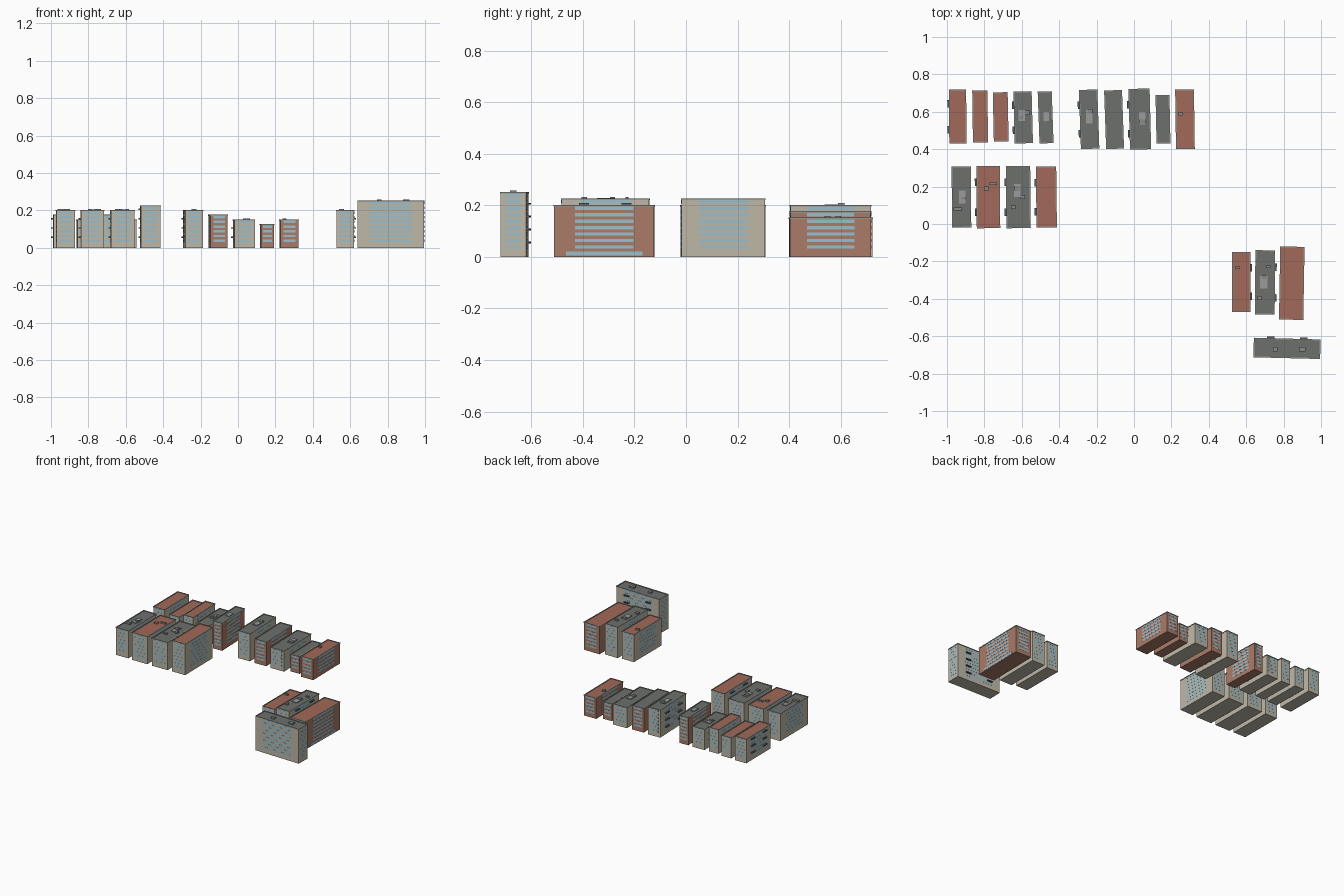
import bpy, bmesh
from math import radians
from mathutils import Matrix, Vector

FLOOR = 0.025


def mat(name, r, g, b):
    m = bpy.data.materials.new(name)
    m.diffuse_color = (r, g, b, 1)
    return m


BEIGE = mat("beige_wall", 0.52, 0.48, 0.39)
BRICK = mat("brick_wall", 0.40, 0.20, 0.14)
TILE = mat("red_roof", 0.36, 0.14, 0.10)
FELT = mat("grey_roof", 0.15, 0.16, 0.15)
TRIM = mat("parapet", 0.33, 0.32, 0.29)
GLASS = mat("window_glass", 0.33, 0.52, 0.60)
DARK = mat("balcony_metal", 0.10, 0.11, 0.12)
UNIT = mat("roof_unit", 0.25, 0.26, 0.26)
LIGHT = mat("skylight", 0.32, 0.33, 0.33)


def boxes(name, parts, place, *mats):
    """One object made of (centre, size) boxes."""
    bm = bmesh.new()
    for c, s in parts:
        bmesh.ops.create_cube(bm, size=1, matrix=Matrix.Translation(c) @ Matrix.Diagonal((*s, 1)))
    me = bpy.data.meshes.new(name)
    bm.to_mesh(me)
    bm.free()
    for m in mats:
        me.materials.append(m)
    if len(mats) > 1:  # second material goes on the upward faces
        for p in me.polygons:
            p.material_index = int(p.normal.z > 0.9)
    ob = bpy.data.objects.new(name, me)
    ob.matrix_world = place
    bpy.context.collection.objects.link(ob)


def building(n, x0, x1, y0, y1, floors, tilt, look, side=""):
    wall = BRICK if look[0] == "b" else BEIGE
    roof = TILE if look[1] == "t" else FELT
    h = floors * FLOOR
    t = abs(radians(tilt))
    w = (x1 - x0) - (y1 - y0) * t
    d = (y1 - y0) - (x1 - x0) * t
    place = Matrix.Translation(((x0 + x1) / 2, (y0 + y1) / 2, 0)) @ Matrix.Rotation(radians(tilt), 4, 'Z')
    # body with roof deck
    top = h - 0.002
    boxes(f"building_{n}", [((0, 0, top / 2), (w - 0.004, d - 0.004, top))], place, wall, roof)
    # parapet rim
    r = 0.005
    rim = []
    for s in (-1, 1):
        rim.append(((s * (w - r) / 2, 0, h - 0.001), (r, d, 0.006)))
        rim.append(((0, s * (d - r) / 2, h - 0.001), (w - 2 * r, r, 0.006)))
    boxes(f"parapet_{n}", rim, place, TRIM)
    # window bands wrapping through each pair of opposite facades
    bands = []
    for k in range(1, floors):
        z = k * FLOOR + 0.0135
        for s in (-1, 1):
            bands.append(((0, s * (d / 2 - 0.002), z), (w * 0.64, 0.0015, 0.013)))
            bands.append(((s * (w / 2 - 0.002), 0, z), (0.0015, d * 0.58, 0.013)))
    if d > 0.38:
        bands.append(((w / 2 - 0.002, 0, 0.0125), (0.0015, d * 0.76, 0.015)))
    boxes(f"windows_{n}", bands, place, GLASS)
    # stacked balconies on every second floor
    if side:
        bal = []
        for k in range(1, (floors - 1) // 2 + 1):
            z = k * 0.05 + 0.006
            for s in (-1, 1):
                if side == "N":
                    bal.append(((s * w * 0.25, d / 2 + 0.003, z), (0.04, 0.012, 0.007)))
                else:
                    sx = 1 if side == "E" else -1
                    bal.append(((sx * (w / 2 + 0.003), s * d * 0.24, z), (0.012, 0.04, 0.007)))
        boxes(f"balconies_{n}", bal, place, DARK)


# x0, x1, y0, y1, floors, tilt, wall/roof, balcony side
back_left = [
    (-0.99, -0.895, 0.43, 0.72, 7, 0.5, "pt", "W"),
    (-0.865, -0.78, 0.435, 0.715, 6, 0.8, "pt"),
    (-0.755, -0.67, 0.44, 0.705, 7, 1.2, "pt"),
    (-0.645, -0.54, 0.43, 0.71, 6, 1.5, "pg", "W"),
    (-0.515, -0.43, 0.43, 0.71, 8, 2, "bg"),
]
back_right = [
    (-0.295, -0.185, 0.40, 0.72, 8, 2, "pg", "W"),
    (-0.16, -0.053, 0.40, 0.717, 7, 2, "bg"),
    (-0.03, 0.092, 0.397, 0.725, 6, 1.5, "pg", "W"),
    (0.115, 0.195, 0.43, 0.69, 5, 1.2, "bg"),
    (0.22, 0.325, 0.40, 0.72, 6, 0.8, "bt"),
]
middle = [
    (-0.975, -0.87, -0.02, 0.307, 8, 0.3, "pg"),
    (-0.843, -0.715, -0.023, 0.31, 8, 0.4, "pt", "W"),
    (-0.685, -0.552, -0.023, 0.31, 8, 0.5, "pg", "W"),
    (-0.525, -0.412, -0.02, 0.308, 9, 0.7, "pt", "W"),
]
front_right = [
    (0.525, 0.623, -0.47, -0.15, 8, 0, "pt", "E"),
    (0.646, 0.755, -0.485, -0.14, 9, -0.5, "pg", "E"),
    (0.775, 0.912, -0.513, -0.12, 8, -1, "bt"),
    (0.638, 0.998, -0.722, -0.608, 10, -1.5, "pg", "N"),
]
blocks = back_left + back_right + middle + front_right
for i, b in enumerate(blocks, 1):
    building(i, *b)


def on_roof(x, y):
    for b in blocks:
        if b[0] <= x <= b[1] and b[2] <= y <= b[3]:
            return b[4] * FLOOR - 0.002
    return 0


# low skylight decks: x, y, width, depth
decks = [(-0.60, 0.58, 0.035, 0.06), (-0.47, 0.575, 0.03, 0.05), (-0.24, 0.575, 0.035, 0.075),
         (0.043, 0.565, 0.035, 0.065), (-0.918, 0.145, 0.035, 0.07), (-0.625, 0.18, 0.035, 0.07),
         (0.695, -0.31, 0.04, 0.07)]
boxes("skylights", [((x, y, on_roof(x, y) + 0.002), (w, d, 0.006)) for x, y, w, d in decks],
      Matrix(), LIGHT)

# ventilation boxes: x, y, width, depth
vents = [(-0.572, 0.597, 0.024, 0.022), (-0.603, 0.57, 0.02, 0.02), (-0.235, 0.602, 0.025, 0.025),
         (0.045, 0.548, 0.036, 0.024), (0.248, 0.59, 0.02, 0.02), (-0.942, 0.08, 0.045, 0.018),
         (-0.91, 0.138, 0.025, 0.015), (-0.79, 0.19, 0.022, 0.022), (-0.752, 0.215, 0.04, 0.012),
         (-0.595, 0.145, 0.022, 0.022), (-0.645, 0.09, 0.025, 0.018), (-0.627, 0.19, 0.03, 0.025),
         (0.553, -0.232, 0.028, 0.012), (0.695, -0.285, 0.025, 0.02), (0.67, -0.395, 0.022, 0.022),
         (0.72, -0.228, 0.025, 0.012), (0.755, -0.67, 0.024, 0.024), (0.90, -0.67, 0.036, 0.026)]
boxes("roof_vents", [((x, y, on_roof(x, y) + 0.005), (w, d, 0.010)) for x, y, w, d in vents],
      Matrix(), UNIT)
